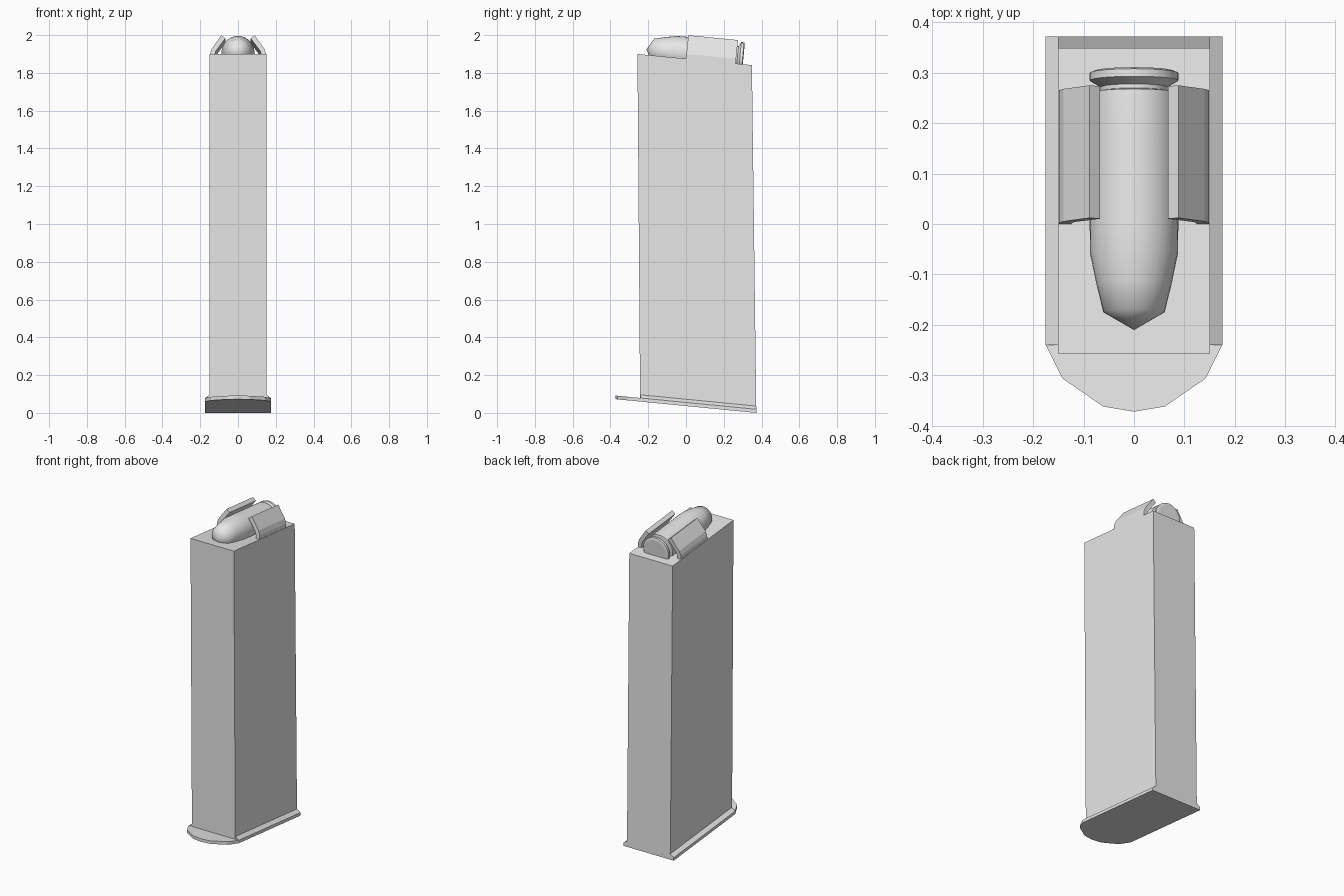
import bpy, bmesh, math

cube = bpy.data.objects.get("Cube")
if cube:
    bpy.data.objects.remove(cube, do_unlink=True)

grey = bpy.data.materials.new("plain grey")
grey.use_nodes = True
grey.diffuse_color = (0.8, 0.8, 0.8, 1)
grey.node_tree.nodes["Principled BSDF"].inputs["Base Color"].default_value = (0.8, 0.8, 0.8, 1)

SLOPE = 0.0975                      # everything leans down towards the back
ANGLE = math.atan(SLOPE)
C, S = math.cos(ANGLE), math.sin(ANGLE)


def loft(name, rings, smooth=None):
    """Skin a row of matching closed rings and cap both ends."""
    bm = bmesh.new()
    rows = [[bm.verts.new(p) for p in ring] for ring in rings]
    n = len(rows[0])
    for a, b in zip(rows, rows[1:]):
        for i in range(n):
            j = (i + 1) % n
            bm.faces.new((a[i], a[j], b[j], b[i]))
    bm.faces.new(rows[0])
    bm.faces.new(rows[-1])
    bmesh.ops.remove_doubles(bm, verts=bm.verts, dist=1e-5)
    bmesh.ops.recalc_face_normals(bm, faces=bm.faces)
    mesh = bpy.data.meshes.new(name)
    bm.to_mesh(mesh)
    bm.free()
    mesh.materials.append(grey)
    obj = bpy.data.objects.new(name, mesh)
    bpy.context.collection.objects.link(obj)
    if smooth:
        bpy.ops.object.select_all(action='DESELECT')
        obj.select_set(True)
        bpy.context.view_layer.objects.active = obj
        bpy.ops.object.shade_smooth_by_angle(angle=math.radians(smooth))
    return obj


def tilted(x, u, v):
    """Point in the leaning frame of the top face: u runs back, v runs up."""
    return (x, u * C + v * S, 1.875 - u * S + v * C)


def floor_z(y):
    """Height of the sloping underside."""
    return (0.372 - y) * SLOPE


# Main casing: tall box, a little deeper at the bottom
def casing_ring(front, back, z_front, z_back):
    w = 0.151
    return [(-w, front, z_front), (w, front, z_front), (w, back, z_back), (-w, back, z_back)]


loft("casing", [casing_ring(-0.243, 0.372, 0.07, 0.01),
                casing_ring(-0.257, 0.349, 1.90, 1.841)])

# Floor plate with a rounded front
half = [(0.175, 0.372), (0.175, -0.24), (0.142, -0.306), (0.061, -0.362)]
outline = half + [(0, -0.372)] + [(-x, y) for x, y in reversed(half)]
loft("floor_plate", [[(x, y, floor_z(y) + h) for x, y in outline] for h in (0, 0.019)])

# Sloping side rails on the floor plate, and the feed lips, both mirrored
rail = [(0.145, 0.010), (0.175, 0.010), (0.175, 0.019), (0.151, 0.036), (0.145, 0.036)]
lip = [(0.149, -0.02), (0.149, 0.025), (0.140, 0.052), (0.088, 0.125),
       (0.067, 0.108), (0.118, 0.040), (0.124, 0.018), (0.124, -0.02)]
for side, label in ((1, "left"), (-1, "right")):
    loft(label + "_rail", [[(side * x, y, floor_z(y) + h) for x, h in rail]
                           for y in (-0.24, 0.372)])
    loft(label + "_feed_lip", [[tilted(side * x, u, v) for x, v in lip]
                               for u in (0.0, 0.264)])

# Top round: turned profile of (distance back, radius)
profile = [(-0.214, 0), (-0.178, 0.061), (-0.12, 0.075), (-0.062, 0.087), (0.0, 0.088),
           (0.258, 0.088), (0.262, 0.066), (0.270, 0.066), (0.283, 0.088),
           (0.298, 0.088), (0.302, 0.078), (0.302, 0.07)]
SIDES = 32
rings = []
for u, r in profile:
    angles = [2 * math.pi * i / SIDES for i in range(SIDES)]
    rings.append([tilted(r * math.cos(a), u, 0.028 + r * math.sin(a)) for a in angles])
loft("top_round", rings, smooth=50)
